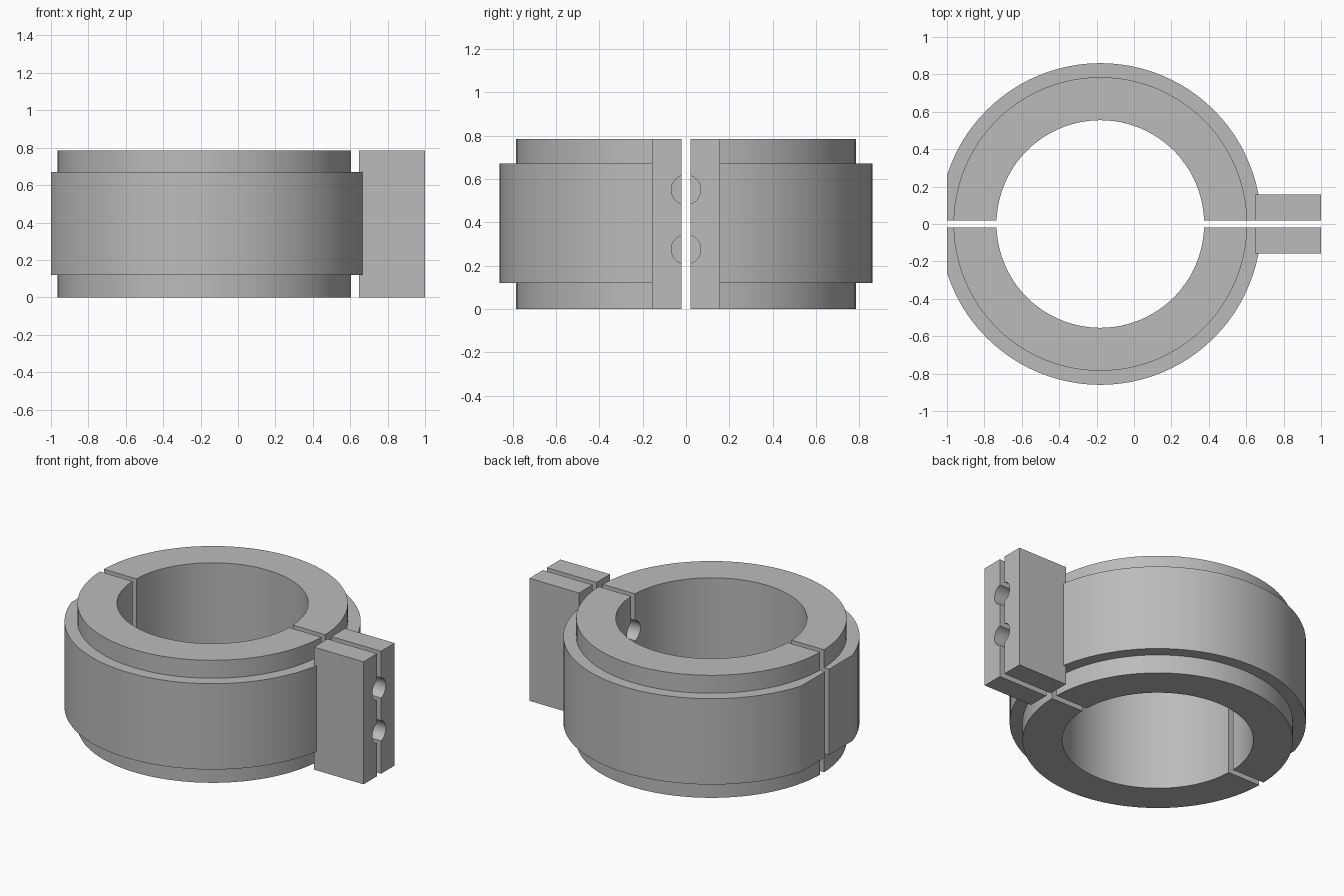
import bpy, bmesh, math
from mathutils import Matrix, Vector

CX = -0.18                # ring axis
HEIGHT = 0.785
BAND = (0.12, 0.67)       # bottom and top of the wide band
R_BORE, R_NECK, R_BAND = 0.555, 0.785, 0.86
GAP = 0.02                # half width of the split
SEGMENTS = 96

cube = bpy.data.objects.get("Cube")
if cube:
    bpy.data.objects.remove(cube, do_unlink=True)

grey = bpy.data.materials.new("plain_grey")
grey.use_nodes = True
grey.diffuse_color = (0.5, 0.5, 0.5, 1)
grey.node_tree.nodes["Principled BSDF"].inputs["Base Color"].default_value = grey.diffuse_color


def add_object(name, bm):
    bmesh.ops.recalc_face_normals(bm, faces=bm.faces)
    mesh = bpy.data.meshes.new(name)
    bm.to_mesh(mesh)
    bm.free()
    mesh.materials.append(grey)
    obj = bpy.data.objects.new(name, mesh)
    bpy.context.collection.objects.link(obj)
    return obj


def box(name, low, high):
    bm = bmesh.new()
    bmesh.ops.create_cube(bm, size=1)
    low, high = Vector(low), Vector(high)
    for v in bm.verts:
        v.co = (low + high) / 2 + v.co * (high - low)
    return add_object(name, bm)


def rod_along_x(name, z, radius, x0, x1):
    bm = bmesh.new()
    place = Matrix.Translation(((x0 + x1) / 2, 0, z)) @ Matrix.Rotation(math.pi / 2, 4, 'Y')
    bmesh.ops.create_cone(bm, cap_ends=True, segments=48, radius1=radius,
                          radius2=radius, depth=x1 - x0, matrix=place)
    return add_object(name, bm)


def lathe(name, profile):
    bm = bmesh.new()
    rings = []
    for i in range(SEGMENTS):
        a = 2 * math.pi * i / SEGMENTS
        rings.append([bm.verts.new((CX + r * math.cos(a), r * math.sin(a), z))
                      for r, z in profile])
    n = len(profile)
    for i, ring in enumerate(rings):
        after = rings[(i + 1) % SEGMENTS]
        for j in range(n):
            k = (j + 1) % n
            bm.faces.new((ring[j], after[j], after[k], ring[k]))
    return add_object(name, bm)


# Stepped ring: wide band with a narrower neck above and below
ring = lathe("back_half", [
    (R_BORE, 0), (R_NECK, 0), (R_NECK, BAND[0]), (R_BAND, BAND[0]),
    (R_BAND, BAND[1]), (R_NECK, BAND[1]), (R_NECK, HEIGHT), (R_BORE, HEIGHT)])

# Clamp lug, bolt holes, side flat and the split
tools = [
    (box("lug", (0.648, -0.157, 0), (1, 0.157, HEIGHT)), 'UNION'),
    (rod_along_x("upper_hole", 0.55, 0.068, 0, 1.2), 'DIFFERENCE'),
    (rod_along_x("lower_hole", 0.275, 0.068, 0, 1.2), 'DIFFERENCE'),
    (box("side_flat", (-1.5, -1, -1), (-1, 1, 2)), 'DIFFERENCE'),
    (box("split", (-2, -2, -1), (2, GAP, 2)), 'DIFFERENCE'),
]
for tool, operation in tools:
    tool.hide_render = True
    mod = ring.modifiers.new(tool.name, 'BOOLEAN')
    mod.object, mod.operation, mod.solver = tool, operation, 'EXACT'

# Bake the cuts and drop the helpers
bpy.context.view_layer.update()
baked = bpy.data.meshes.new_from_object(
    ring.evaluated_get(bpy.context.evaluated_depsgraph_get()))
ring.modifiers.clear()
ring.data = baked
for tool, _ in tools:
    bpy.data.objects.remove(tool, do_unlink=True)

# Matching front half
front = bpy.data.objects.new("front_half", baked.copy())
bpy.context.collection.objects.link(front)
front.data.transform(Matrix.Scale(-1, 4, (0, 1, 0)))
front.data.flip_normals()

# Smooth walls with crisp edges
bpy.ops.object.select_all(action='DESELECT')
for half in (ring, front):
    half.select_set(True)
bpy.context.view_layer.objects.active = ring
bpy.ops.object.shade_smooth_by_angle(angle=math.radians(30))
